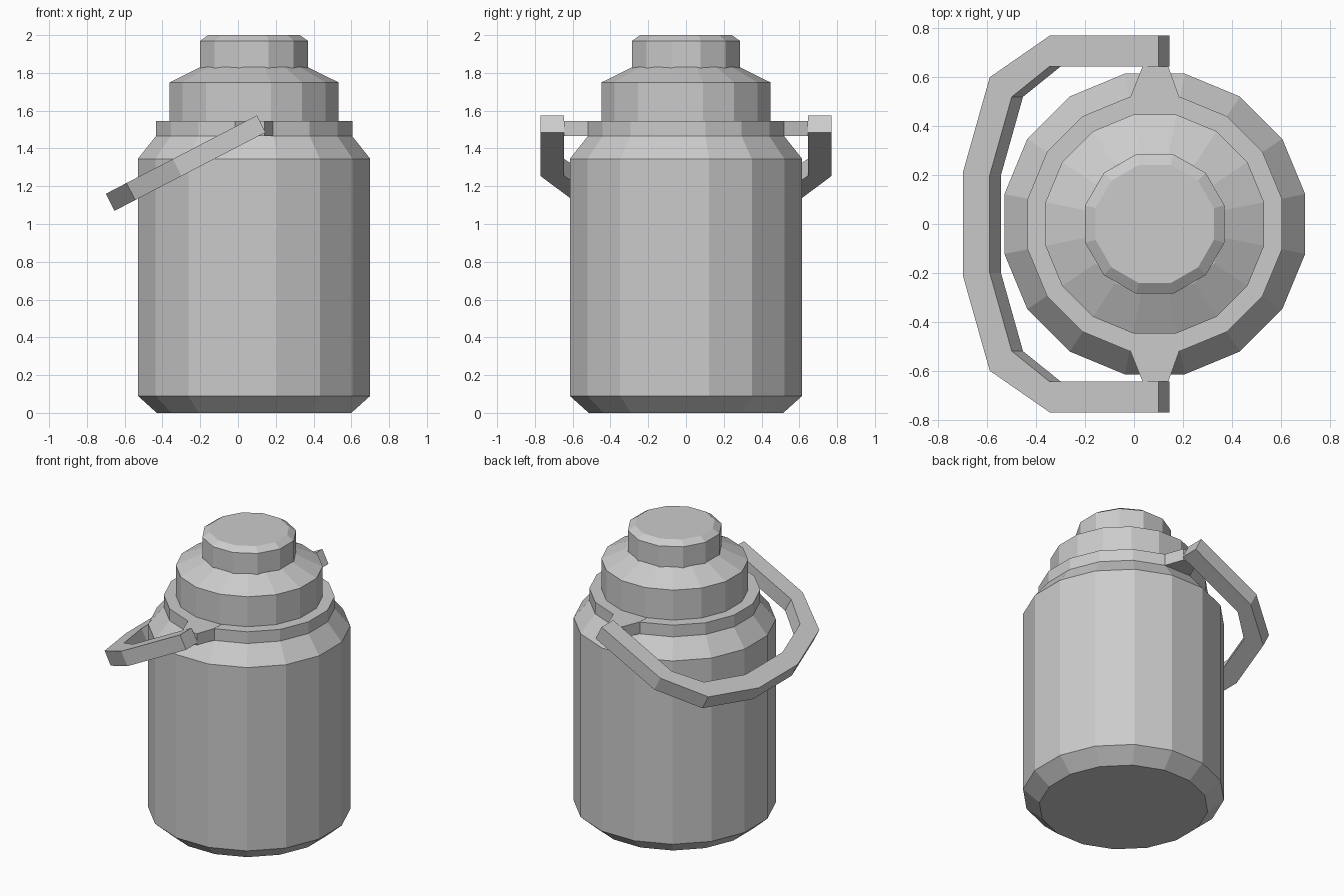
import bpy, math

if "Cube" in bpy.data.objects:
    bpy.data.objects.remove(bpy.data.objects["Cube"])

CX = 0.085  # axis of the flask body


def make(name, verts, faces):
    mesh = bpy.data.meshes.new(name)
    mesh.from_pydata(verts, [], faces)
    mesh.validate()
    obj = bpy.data.objects.new(name, mesh)
    bpy.context.collection.objects.link(obj)
    return obj


def lathe(name, profile, n):
    """Revolve (flat radius, z) pairs into a closed n-sided solid."""
    verts, faces = [], []
    for r, z in profile:
        for i in range(n):
            a = (i + 0.5) * 2 * math.pi / n
            R = r / math.cos(math.pi / n)
            verts.append((CX + R * math.cos(a), R * math.sin(a), z))
    for k in range(len(profile) - 1):
        for i in range(n):
            j = (i + 1) % n
            faces.append((k*n + i, k*n + j, (k+1)*n + j, (k+1)*n + i))
    faces.append(tuple(reversed(range(n))))
    faces.append(tuple(range((len(profile) - 1) * n, len(profile) * n)))
    return make(name, verts, faces)


# Body with base chamfer, collar band, neck and shoulder
lathe("flask_body", [(0.515, 0), (0.615, 0.09), (0.615, 1.345), (0.52, 1.465),
                     (0.52, 1.545), (0.447, 1.545), (0.447, 1.75), (0.285, 1.83)], 16)

# Chamfered cap
lathe("cap", [(0.285, 1.825), (0.285, 1.97), (0.242, 2.0)], 12)

# Tapered lugs that carry the handle
for side, s in (("back", 1), ("front", -1)):
    outline = [(-0.015, 0.52 * s), (0.035, 0.645 * s), (0.14, 0.645 * s),
               (0.185, 0.52 * s), (0.185, 0.44 * s), (-0.015, 0.44 * s)]
    if s > 0:
        outline.reverse()
    m = len(outline)
    verts = [(x, y, z) for z in (1.466, 1.546) for x, y in outline]
    faces = [tuple(reversed(range(m))), tuple(range(m, 2 * m))]
    faces += [(i, (i+1) % m, (i+1) % m + m, i + m) for i in range(m)]
    make("handle_lug_" + side, verts, faces)

# Tilted carrying handle: rectangular section swept along a bent path
outer = [(0.10, 0.77), (-0.345, 0.77), (-0.59, 0.60), (-0.70, 0.21)]
inner = [(0.10, 0.645), (-0.345, 0.645), (-0.50, 0.52), (-0.59, 0.20)]
outer += [(x, -y) for x, y in reversed(outer)]
inner += [(x, -y) for x, y in reversed(inner)]
verts = []
for o, i in zip(outer, inner):
    for (x, y), low in ((o, 0), (i, 0), (i, 1), (o, 1)):
        z = 1.575 - (0.10 - x) * 0.519
        verts.append((x + 0.046 * low, y, z - 0.09 * low))
faces = [(0, 1, 2, 3), (31, 30, 29, 28)]
for k in range(7):
    for c in range(4):
        d = (c + 1) % 4
        faces.append((k*4 + c, (k+1)*4 + c, (k+1)*4 + d, k*4 + d))
make("carrying_handle", verts, faces)
